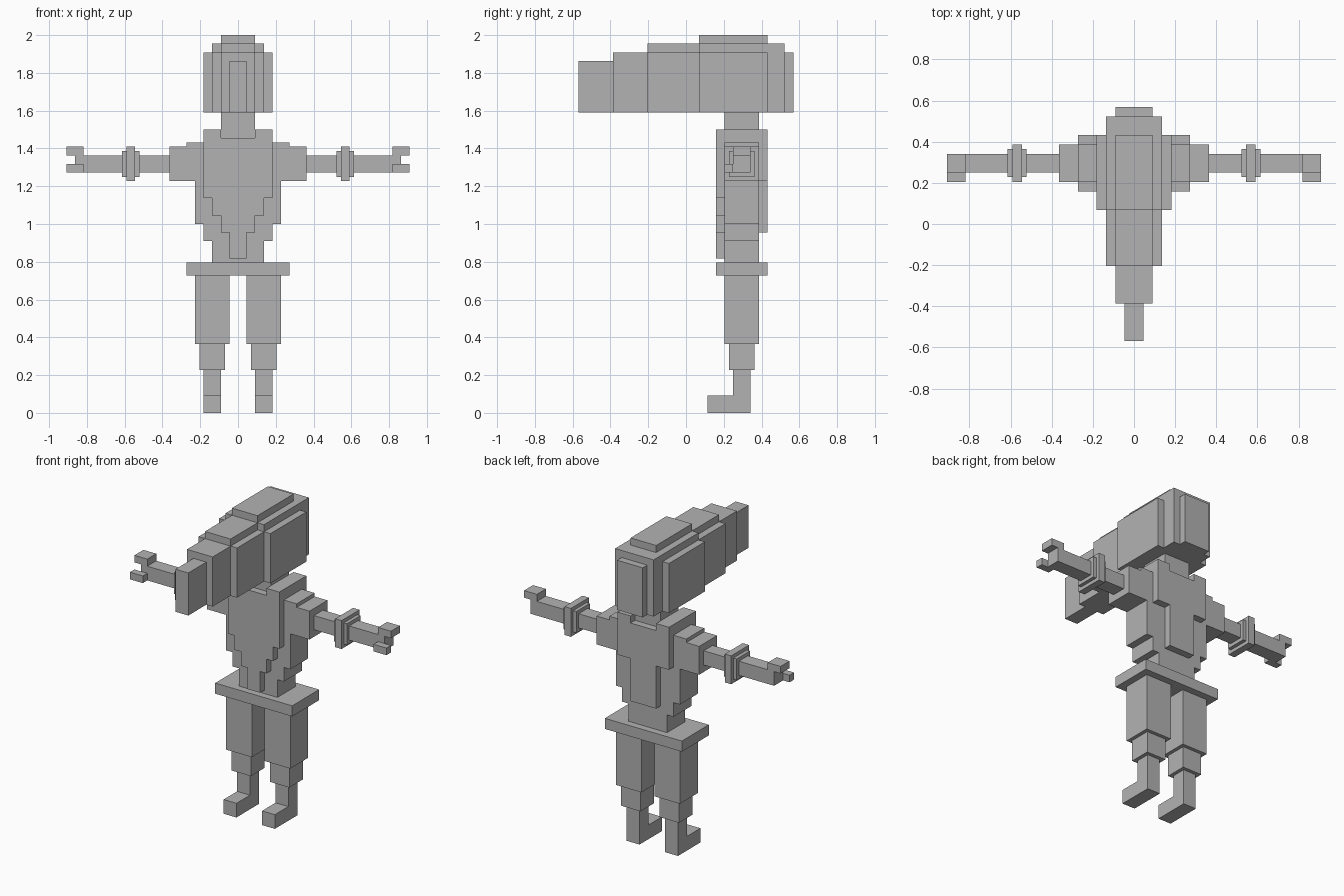
import bpy
import bmesh
from mathutils import Vector

default_cube = bpy.data.objects.get("Cube")
if default_cube:
    bpy.data.objects.remove(default_cube, do_unlink=True)

UNIT = 2 / 44  # the figure is built on a grid 44 blocks tall

grey = bpy.data.materials.new("plain_grey")
grey.use_nodes = True
grey.diffuse_color = (0.448, 0.448, 0.448, 1)
grey.node_tree.nodes["Principled BSDF"].inputs["Base Color"].default_value = grey.diffuse_color


def block(name, x, y, z):
    """A box given by its (low, high) range on each axis, in grid blocks."""
    low, high = (Vector(corner) * UNIT for corner in zip(x, y, z))
    bm = bmesh.new()
    bmesh.ops.create_cube(bm, size=1)
    for v in bm.verts:
        v.co = Vector([low[i] if v.co[i] < 0 else high[i] for i in range(3)])
    mesh = bpy.data.meshes.new(name)
    bm.to_mesh(mesh)
    bm.free()
    mesh.materials.append(grey)
    obj = bpy.data.objects.new(name, mesh)
    bpy.context.collection.objects.link(obj)
    return obj


def centred(name, half, y, z):
    return block(name, (-half, half), y, z)


def pair(name, x, y, z):
    """The same block on both sides of the body."""
    block("left_" + name, x, y, z)
    block("right_" + name, (-x[1], -x[0]), y, z)


def stack(name, y, bottom, steps):
    """Centred blocks piled upward; each step is (half width, top)."""
    for i, (half, top) in enumerate(steps):
        centred(f"{name}_{i + 1}", half, y, (bottom, top))
        bottom = top


BODY = (4.5, 8.5)
LIMB = (5.5, 7.5)
CHEST = (3.5, 4.5)
BACK = (8.5, 9.5)

# Legs and feet
pair("thigh", (1, 5), BODY, (8, 16))
pair("calf", (1.5, 4.5), (5, 8), (5, 8))
pair("shin", (2, 4), LIMB, (2, 5))
pair("foot", (2, 4), (2.5, 7.5), (0, 2))

# Belt and torso
centred("belt", 6, (3.5, 9.5), (16, 17.5))
stack("torso", BODY, 17.5, [(3, 20), (4, 22), (5, 27), (6, 31.5), (4, 33)])

# Stepped chest and back plates, with straps beside the neck
stack("chest_plate", CHEST, 18, [(1, 21), (2, 23), (3, 25), (4, 32)])
stack("back_plate", BACK, 21, [(2, 27), (4, 32)])
pair("chest_strap", (2, 4), CHEST, (32, 33))
pair("back_strap", (2, 4), BACK, (32, 33))

# Arms, bracelets and hands
pair("shoulder", (6, 8), BODY, (27, 31))
pair("arm", (8, 19), LIMB, (28, 30))
pair("bracelet", (11.5, 13.5), (5, 8), (27.5, 30.5))
pair("bracelet_rim", (12, 13), BODY, (27, 31))
pair("finger", (18, 20), LIMB, (30, 31))
pair("thumb", (18, 20), CHEST[1:] + LIMB[:1], (28, 29))

# Neck and long stepped head
centred("neck", 2, BODY, (33, 35))
centred("head", 3, (1.5, 11.5), (35, 43))
centred("head_crown", 2, (1.5, 9.5), (43, 44))
pair("head_side", (3, 4), (1.5, 9.5), (35, 42))
centred("head_back", 2, (11.5, 12.5), (35, 42))
centred("muzzle_base", 3, (-4.5, 1.5), (35, 42))
centred("muzzle_ridge", 2, (-4.5, 1.5), (42, 43))
centred("muzzle", 2, (-8.5, -4.5), (35, 42))
centred("muzzle_tip", 1, (-12.5, -8.5), (35, 41))
